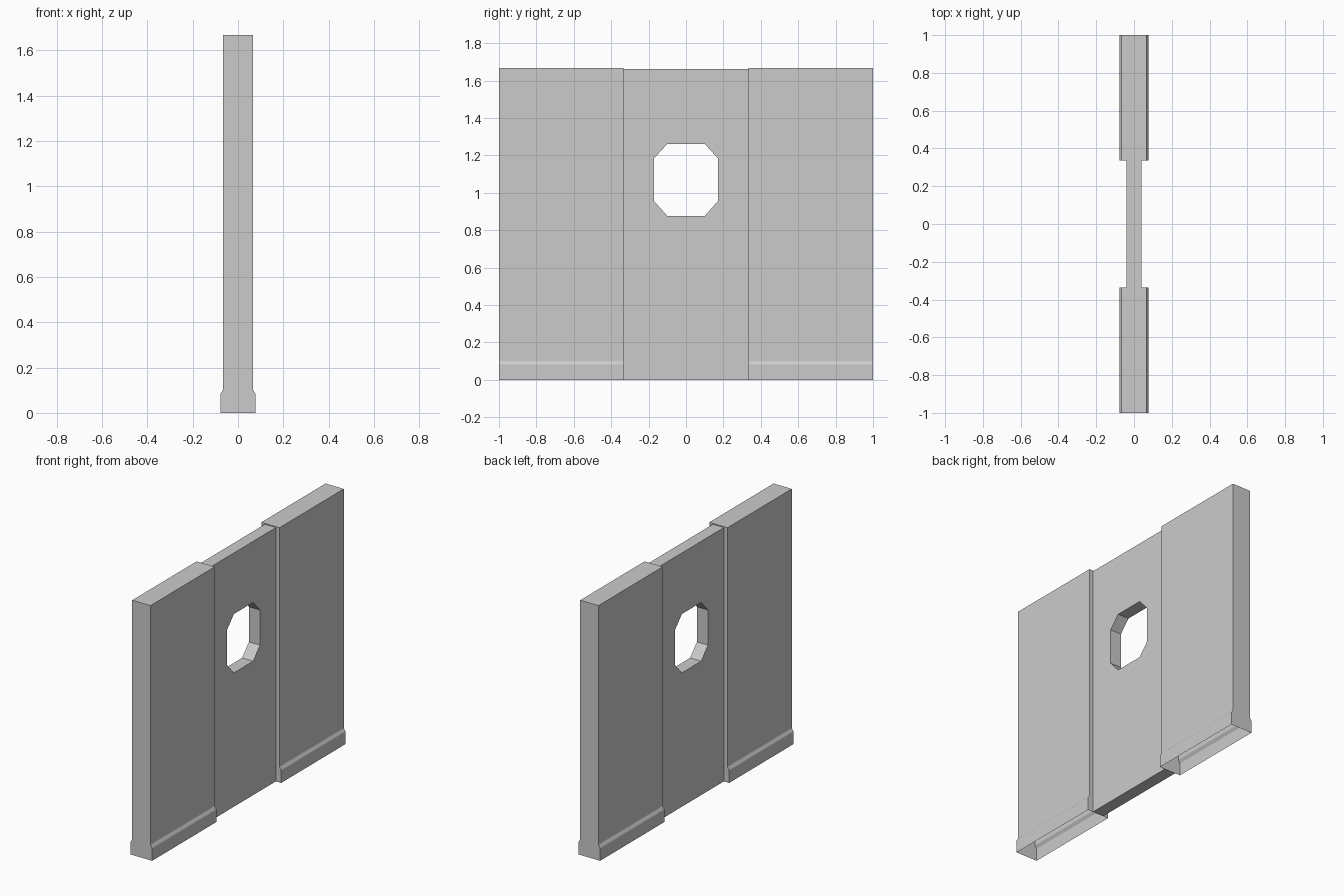
import bpy, bmesh
from mathutils import Vector

if "Cube" in bpy.data.objects:
    bpy.data.objects.remove(bpy.data.objects["Cube"])


def finish(bm, name, is_open):
    """Fix normals, remove faces that are open in the design, and link the object."""
    bmesh.ops.recalc_face_normals(bm, faces=bm.faces)
    bm.normal_update()
    gone = [f for f in bm.faces if is_open(f)]
    bmesh.ops.delete(bm, geom=gone, context='FACES')
    mesh = bpy.data.meshes.new(name)
    bm.to_mesh(mesh)
    bm.free()
    obj = bpy.data.objects.new(name, mesh)
    bpy.context.collection.objects.link(obj)


def extrude(bm, faces, offset):
    res = bmesh.ops.extrude_face_region(bm, geom=faces, use_keep_orig=True)
    verts = [g for g in res['geom'] if isinstance(g, bmesh.types.BMVert)]
    bmesh.ops.translate(bm, verts=verts, vec=Vector(offset))


# Thick side panels: footed profile swept along y, open underneath
half = [(0.078, 0), (0.078, 0.083), (0.066, 0.102), (0.066, 1.668)]
profile = half + [(-x, z) for x, z in reversed(half)]
for side, label in ((-1, "left"), (1, "right")):
    bm = bmesh.new()
    face = bm.faces.new([bm.verts.new((x, side * 0.335, z)) for x, z in profile])
    extrude(bm, [face], (0, side * 0.665, 0))
    finish(bm, label + "_panel", lambda f: f.normal.z < -0.9)

# Thin centre panel with a chamfered window, butting into the side panels
T = 0.04
outer = [(-0.335, 0), (0.335, 0), (0.335, 1.662), (-0.335, 1.662)]
window = [(-0.17, 0.955), (-0.1, 0.877), (0.1, 0.877), (0.17, 0.955),
          (0.17, 1.185), (0.1, 1.262), (-0.1, 1.262), (-0.17, 1.185)]
bm = bmesh.new()
edges = []
for loop in (outer, window):
    vs = [bm.verts.new((-T, y, z)) for y, z in loop]
    edges += [bm.edges.new((vs[i - 1], vs[i])) for i in range(len(vs))]
bmesh.ops.triangle_fill(bm, edges=edges, use_beauty=True, normal=(-1, 0, 0))
extrude(bm, bm.faces[:], (2 * T, 0, 0))
finish(bm, "window_panel",
       lambda f: all(abs(abs(v.co.y) - 0.335) < 1e-4 for v in f.verts)
       and abs(f.normal.y) > 0.9)
